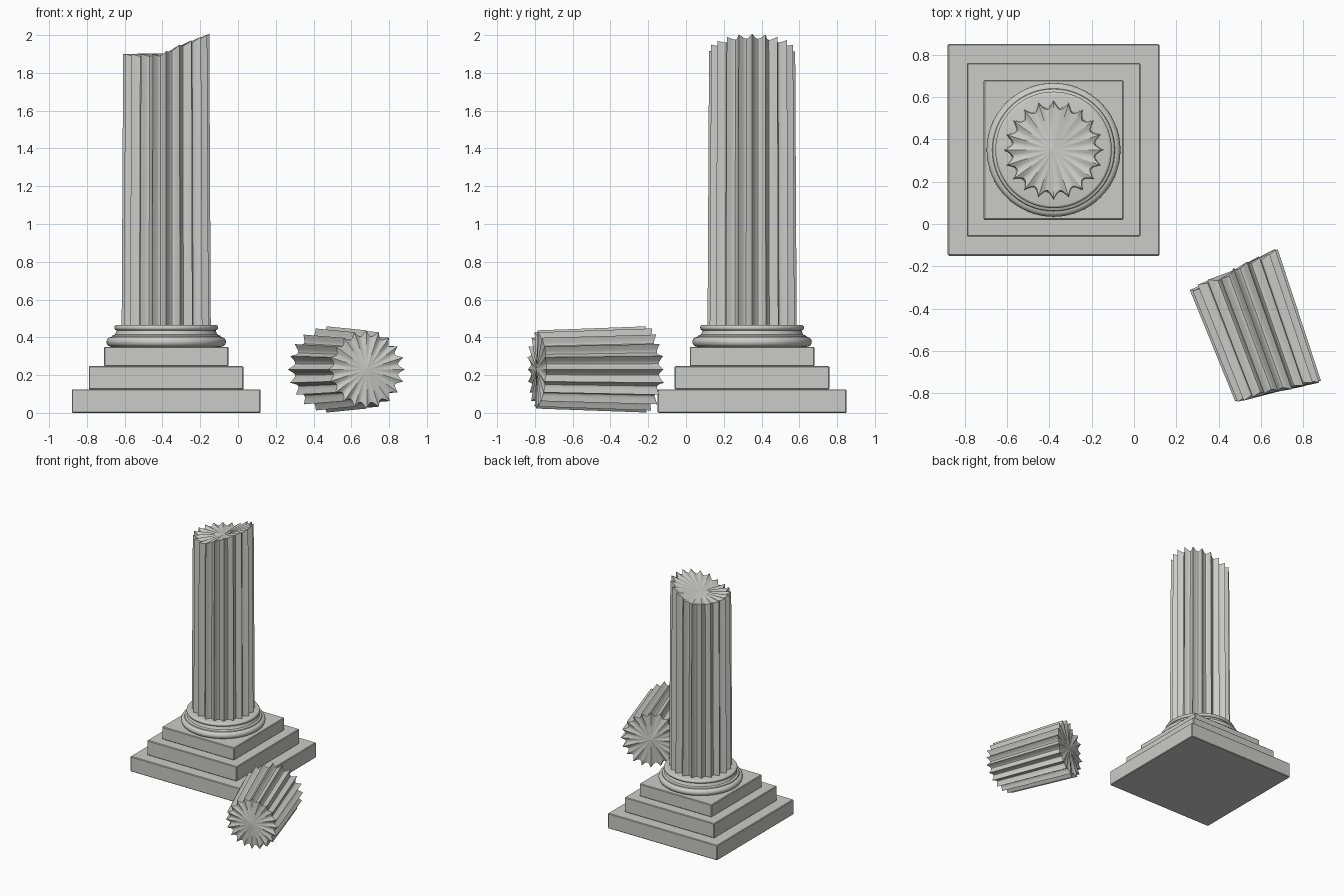
import bpy, bmesh, random
from math import sin, cos, pi, tau, radians
from mathutils import Matrix, Vector

random.seed(4)
cube = bpy.data.objects.get("Cube")
if cube:
    bpy.data.objects.remove(cube, do_unlink=True)

stone = bpy.data.materials.new("grey_stone")
stone.use_nodes = True
GREY = (0.6, 0.6, 0.59, 1)
stone.diffuse_color = GREY
stone.node_tree.nodes["Principled BSDF"].inputs["Base Color"].default_value = GREY

CENTRE = Vector((-0.38, 0.35, 0))
FLUTES, STEPS = 20, 8


def finish(name, bm, matrix, smooth=True):
    bmesh.ops.recalc_face_normals(bm, faces=bm.faces)
    mesh = bpy.data.meshes.new(name)
    bm.to_mesh(mesh)
    bm.free()
    mesh.materials.append(stone)
    obj = bpy.data.objects.new(name, mesh)
    bpy.context.collection.objects.link(obj)
    obj.matrix_world = matrix
    if smooth:
        bpy.ops.object.select_all(action='DESELECT')
        obj.select_set(True)
        bpy.context.view_layer.objects.active = obj
        bpy.ops.object.shade_smooth_by_angle(angle=radians(32))
    return obj


def slab(name, half, low, high):
    bm = bmesh.new()
    bmesh.ops.create_cube(bm, size=1)
    bmesh.ops.scale(bm, vec=(2 * half, 2 * half, high - low), verts=bm.verts)
    obj = finish(name, bm, Matrix.Translation(CENTRE + Vector((0, 0, (low + high) / 2))), False)
    bevel = obj.modifiers.new("worn_edges", 'BEVEL')
    bevel.width = 0.005


def lathe(name, profile, sides=64):
    bm = bmesh.new()
    rings = [[bm.verts.new((r * cos(tau * i / sides), r * sin(tau * i / sides), z))
              for i in range(sides)] for r, z in profile]
    bridge(bm, rings)
    bm.faces.new(rings[0])
    bm.faces.new(rings[-1])
    finish(name, bm, Matrix.Translation(CENTRE))


def bridge(bm, rings):
    for a, b in zip(rings, rings[1:]):
        for i in range(len(a)):
            j = (i + 1) % len(a)
            bm.faces.new((a[i], a[j], b[j], b[i]))


def fluted_shaft(name, ends, matrix):
    """Each end is (radius, height rule, hollow, roughness rule, scallop dip)."""
    bm = bmesh.new()
    rings = []
    for radius, height, hollow, rough, dip in ends:
        chips = [random.uniform(-1, 1) for _ in range(FLUTES)]
        ring = []
        for i in range(FLUTES * STEPS):
            flute, t = i // STEPS, (i % STEPS) / STEPS
            r = radius * (1 - 0.15 * sin(pi * t))
            x, y = r * cos(tau * i / len(chips) / STEPS), r * sin(tau * i / len(chips) / STEPS)
            chip = chips[flute] * (1 - t) + chips[(flute + 1) % FLUTES] * t
            z = height(x, y) + rough(x, y) * chip - dip * sin(pi * t)
            ring.append(bm.verts.new((x, y, z)))
        rings.append(ring)
        # Broken end radiating from its middle
        middle = bm.verts.new((0, 0, height(0, 0) - hollow))
        for i in range(len(ring)):
            bm.faces.new((ring[i], ring[(i + 1) % len(ring)], middle))
    bridge(bm, rings)
    finish(name, bm, matrix)


# Stepped square base
slab("bottom_step", 0.50, 0, 0.125)
slab("middle_step", 0.41, 0.125, 0.247)
slab("top_step", 0.33, 0.247, 0.35)

# Round moulding: fat lower ring, hollow neck, thinner upper ring
lower = [(0.29 + 0.026 * cos(a * pi / 12), 0.376 + 0.026 * sin(a * pi / 12)) for a in range(-6, 7)]
upper = [(0.262 + 0.013 * cos(a * pi / 8), 0.451 + 0.014 * sin(a * pi / 8)) for a in range(-4, 5)]
lathe("round_moulding", lower + [(0.287, 0.408), (0.272, 0.414), (0.266, 0.424)] + upper)


# Standing shaft, broken off on a slope
def break_height(x, y):
    return 1.9 + 0.4 * max(0, x + 0.04)


fluted_shaft("standing_shaft", [
    (0.236, lambda x, y: 0.45, 0, lambda x, y: 0, 0),
    (0.228, break_height, 0.012, lambda x, y: 0.06 * max(0, min(x + 0.04, 0.227 - x)), 0.012),
], Matrix.Translation(CENTRE))

# Fallen piece lying on its side
along = Vector((0.343, -0.94, 0)).normalized()
across = Vector((-along.y, along.x, 0))
lying = Matrix((across, (0, 0, 1), along)).transposed().to_4x4()
lying.translation = (0.575, -0.5, 0.23)
fluted_shaft("fallen_piece", [
    (0.228, lambda x, y: -0.30 - 0.1 * x, 0, lambda x, y: 0.014, -0.012),
    (0.207, lambda x, y: 0.31 + 0.11 * x, 0, lambda x, y: 0.006, 0.012),
], lying)
